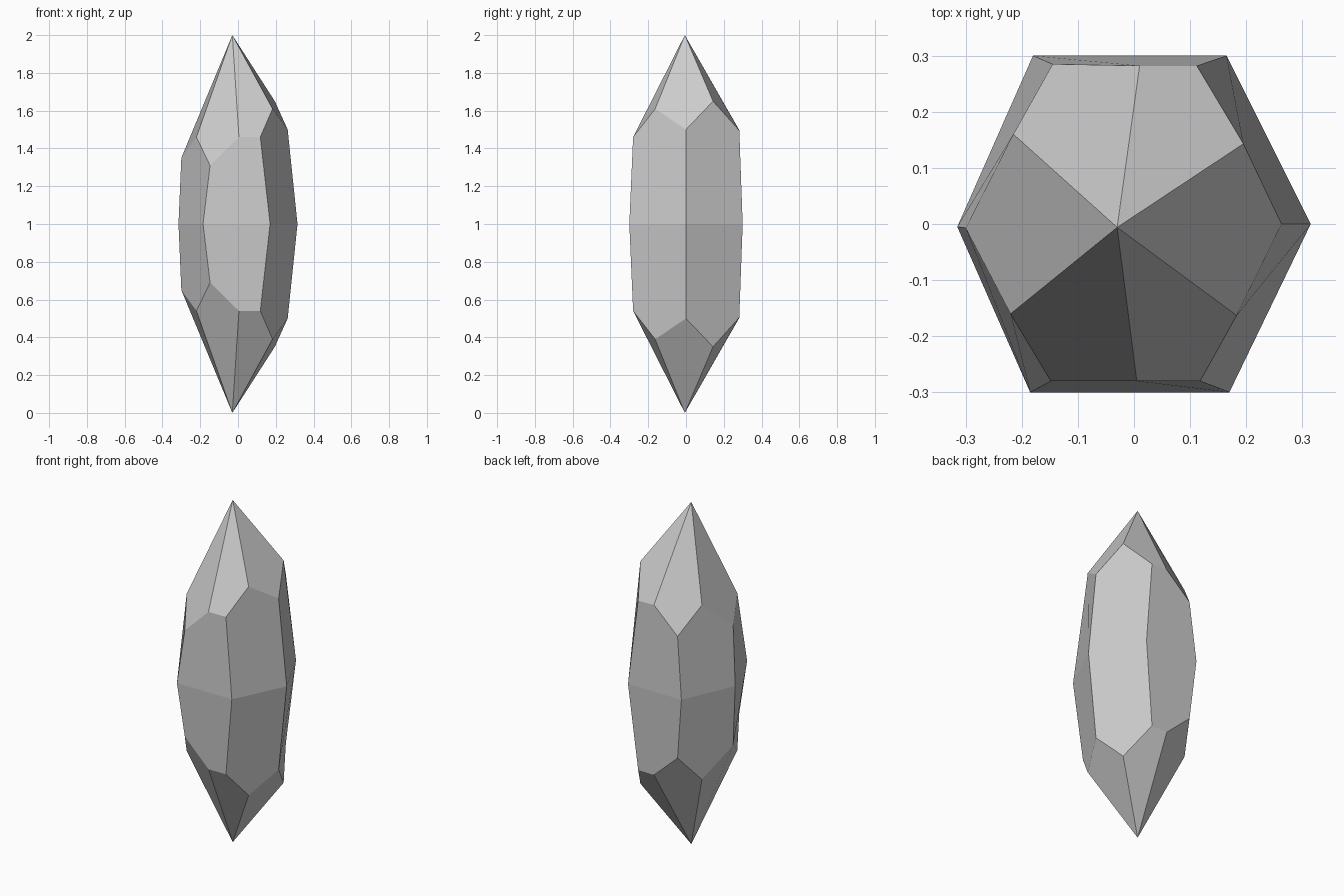
import bpy, bmesh

if "Cube" in bpy.data.objects:
    bpy.data.objects.remove(bpy.data.objects["Cube"])

# Upper half of the crystal, heights measured from its waist (z = 1)
waist = [(.315, 0), (.165, .30), (-.18, .30), (-.315, -.005), (-.185, -.30), (.17, -.30)]
# Shoulder corners: top end of each long prism edge
shoulder = [(.263, 0, .50), (.112, .282, .495), (-.145, .285, .356),
            (-.30, -.007, .35), (-.148, -.28, .31), (.118, -.28, .46)]
# Peaks: top corner of each prism side, where two point facets meet
peak = [(.195, .143, .65), (.01, .282, .497), (-.215, .16, .51),
        (-.22, -.16, .46), (.005, -.28, .46), (.183, -.163, .61)]

bm = bmesh.new()
W = [bm.verts.new((x, y, 0)) for x, y in waist]
S = [bm.verts.new(p) for p in shoulder]
P = [bm.verts.new(p) for p in peak]
tip = bm.verts.new((-.03, -.006, 1))
for i in range(6):
    j = (i + 1) % 6
    bm.faces.new((W[i], W[j], S[j], P[i], S[i]))    # prism side
    bm.faces.new((tip, P[i - 1], S[i], P[i]))       # point facet

mesh = bpy.data.meshes.new("crystal")
bm.to_mesh(mesh)
bm.free()
crystal = bpy.data.objects.new("crystal", mesh)
bpy.context.collection.objects.link(crystal)
crystal.location.z = 1

# Lower half is the mirror image across the waist
mirror = crystal.modifiers.new("lower_half", 'MIRROR')
mirror.use_axis = (False, False, True)
